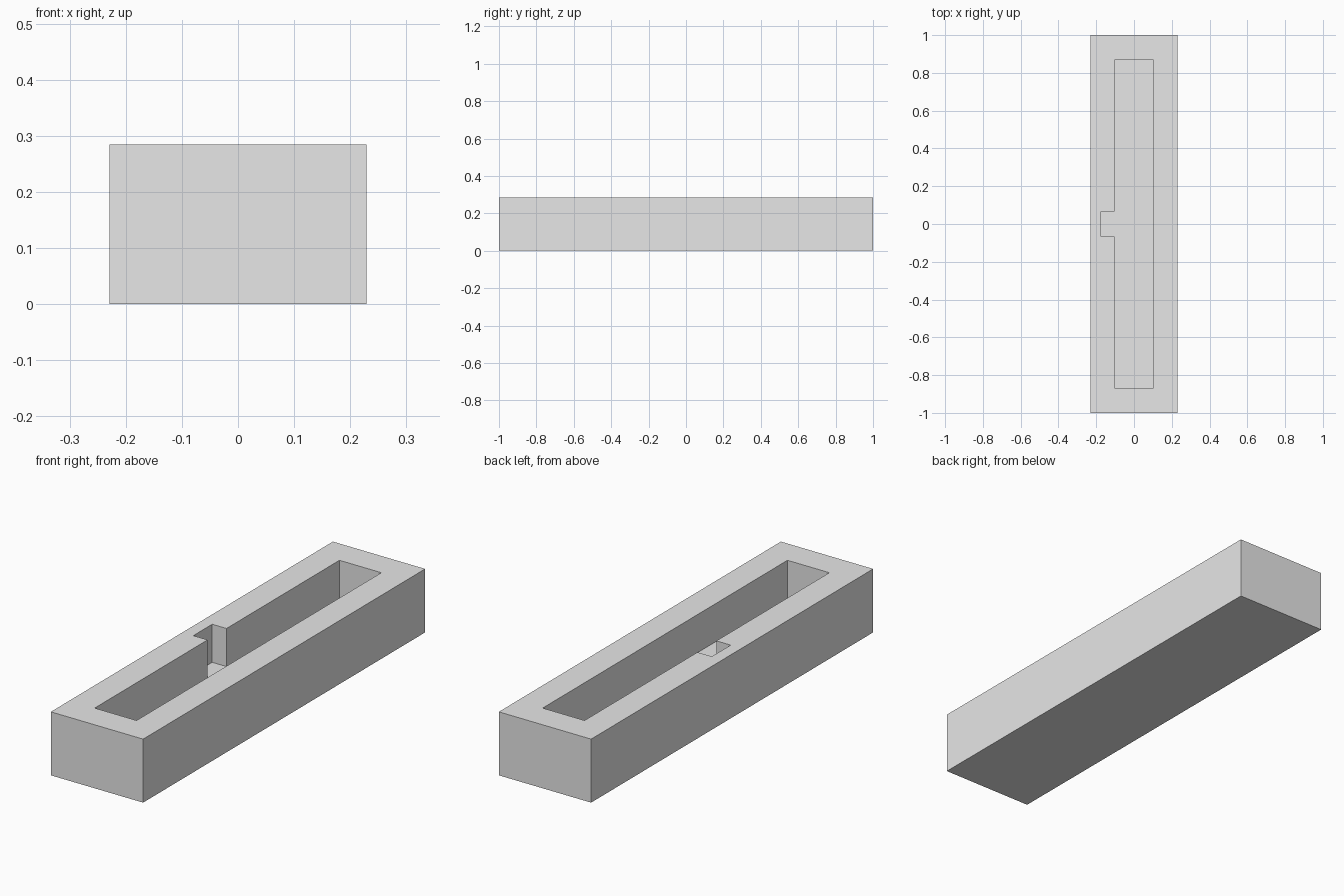
import bpy
import bmesh

cube = bpy.data.objects.get("Cube")
if cube:
    bpy.data.objects.remove(cube, do_unlink=True)

HALF_W, HEIGHT = 0.229, 0.285
POCKET_W, POCKET_L = 0.104, 0.868
NOTCH_X, NOTCH_L = -0.175, 0.067
FLOOR = 0.114

grey = bpy.data.materials.new("light grey")
grey.use_nodes = True
colour = (0.8, 0.8, 0.8, 1)
grey.diffuse_color = colour
grey.node_tree.nodes["Principled BSDF"].inputs["Base Color"].default_value = colour


def prism(name, outline, z0, z1):
    """Extrude a flat outline from z0 up to z1."""
    bm = bmesh.new()
    base = bm.faces.new([bm.verts.new((x, y, z0)) for x, y in outline])
    top = bmesh.ops.extrude_face_region(bm, geom=[base])["geom"]
    verts = [v for v in top if isinstance(v, bmesh.types.BMVert)]
    bmesh.ops.translate(bm, verts=verts, vec=(0, 0, z1 - z0))
    bmesh.ops.recalc_face_normals(bm, faces=bm.faces)
    mesh = bpy.data.meshes.new(name)
    bm.to_mesh(mesh)
    bm.free()
    mesh.materials.append(grey)
    obj = bpy.data.objects.new(name, mesh)
    bpy.context.collection.objects.link(obj)
    return obj


# Solid block
block = prism("tray_block", [(-HALF_W, -1), (HALF_W, -1), (HALF_W, 1), (-HALF_W, 1)], 0, HEIGHT)

# Long pocket with a finger notch in one side
pocket = prism("pocket_cutter", [
    (-POCKET_W, -POCKET_L), (POCKET_W, -POCKET_L),
    (POCKET_W, POCKET_L), (-POCKET_W, POCKET_L),
    (-POCKET_W, NOTCH_L), (NOTCH_X, NOTCH_L),
    (NOTCH_X, -NOTCH_L), (-POCKET_W, -NOTCH_L)], FLOOR, HEIGHT + 0.1)
pocket.hide_render = True
pocket.hide_viewport = True

cut = block.modifiers.new("pocket", 'BOOLEAN')
cut.operation = 'DIFFERENCE'
cut.solver = 'EXACT'
cut.object = pocket
